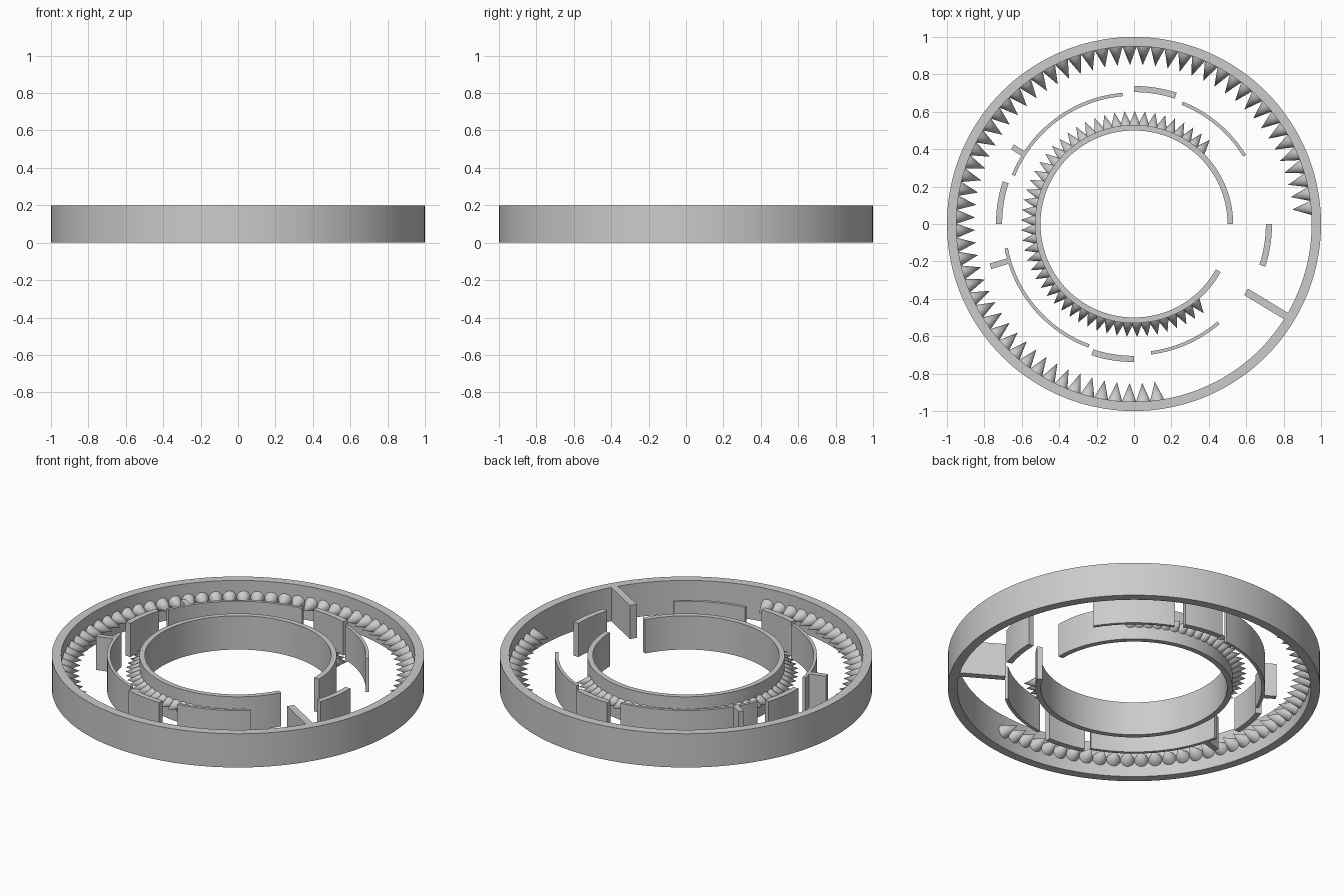
import bpy, bmesh
from math import radians, cos, sin, pi
from mathutils import Matrix, Vector

if "Cube" in bpy.data.objects:
    bpy.data.objects.remove(bpy.data.objects["Cube"])

H = 0.2


def finish(bm, name, smooth=True):
    bmesh.ops.recalc_face_normals(bm, faces=bm.faces[:])
    me = bpy.data.meshes.new(name)
    bm.to_mesh(me)
    bm.free()
    ob = bpy.data.objects.new(name, me)
    bpy.context.collection.objects.link(ob)
    if smooth:
        bpy.ops.object.select_all(action='DESELECT')
        ob.select_set(True)
        bpy.context.view_layer.objects.active = ob
        bpy.ops.object.shade_smooth_by_angle(angle=radians(30))
    return ob


def arc_wall(name, r0, r1, a0, a1):
    """Upright wall following an arc, angles in degrees."""
    full = abs(a1 - a0) >= 360
    n = max(6, round(abs(a1 - a0) / 2.5))
    bm = bmesh.new()
    sections = []
    for i in range(n if full else n + 1):
        a = radians(a0 + (a1 - a0) * i / n)
        sections.append([bm.verts.new((r * cos(a), r * sin(a), z))
                         for r, z in ((r0, 0), (r1, 0), (r1, H), (r0, H))])
    pairs = list(zip(sections, sections[1:]))
    if full:
        pairs.append((sections[-1], sections[0]))
    else:
        bm.faces.new(sections[0])
        bm.faces.new(sections[-1])
    for s, t in pairs:
        for k in range(4):
            m = (k + 1) % 4
            bm.faces.new((s[k], s[m], t[m], t[k]))
    return finish(bm, name)


def spoke(name, angle, r0, r1, width):
    """Radial upright plate."""
    bm = bmesh.new()
    mat = (Matrix.Rotation(radians(angle), 4, 'Z')
           @ Matrix.Translation(((r0 + r1) / 2, 0, H / 2))
           @ Matrix.Diagonal((r1 - r0, width, H, 1)))
    bmesh.ops.create_cube(bm, size=1, matrix=mat)
    return finish(bm, name, False)


def spikes(name, base_r, tip_r, radius, a0, a1, count):
    """Row of radial cones at mid height."""
    bm = bmesh.new()
    point = 1 if tip_r > base_r else -1
    for i in range(count):
        a = a0 + (a1 - a0) * i / (count - 1)
        mat = (Matrix.Rotation(radians(a), 4, 'Z')
               @ Matrix.Translation(((base_r + tip_r) / 2, 0, H / 2))
               @ Matrix.Rotation(point * pi / 2, 4, 'Y'))
        bmesh.ops.create_cone(bm, cap_ends=True, segments=24, radius1=radius,
                              radius2=0, depth=abs(tip_r - base_r), matrix=mat)
    return finish(bm, name)


# Outer wall and open inner ring
arc_wall("outer_ring", 0.95, 1.0, 0, 360)
arc_wall("inner_ring", 0.50, 0.53, 0, 331)

# Rows of spikes
spikes("outer_spikes", 0.95, 0.85, 0.038, 5.2, 277.5, 61)
spikes("inner_spikes", 0.52, 0.605, 0.034, 48, 308, 51)

# Four thick middle walls
for i in range(4):
    arc_wall(f"thick_wall_{i + 1}", 0.705, 0.738, 72 + 90 * i, 90 + 90 * i)

# Thin middle walls
for i, (a, b) in enumerate(((31.7, 68.2), (95, 158), (190.8, 249.7), (277.5, 310.5))):
    arc_wall(f"thin_wall_{i + 1}", 0.686, 0.704, a, b)

# Radial plates
spoke("large_plate", -31.2, 0.70, 0.96, 0.04)
spoke("small_plate_upper", 147.6, 0.69, 0.77, 0.03)
spoke("small_plate_lower", 196.4, 0.69, 0.80, 0.03)
